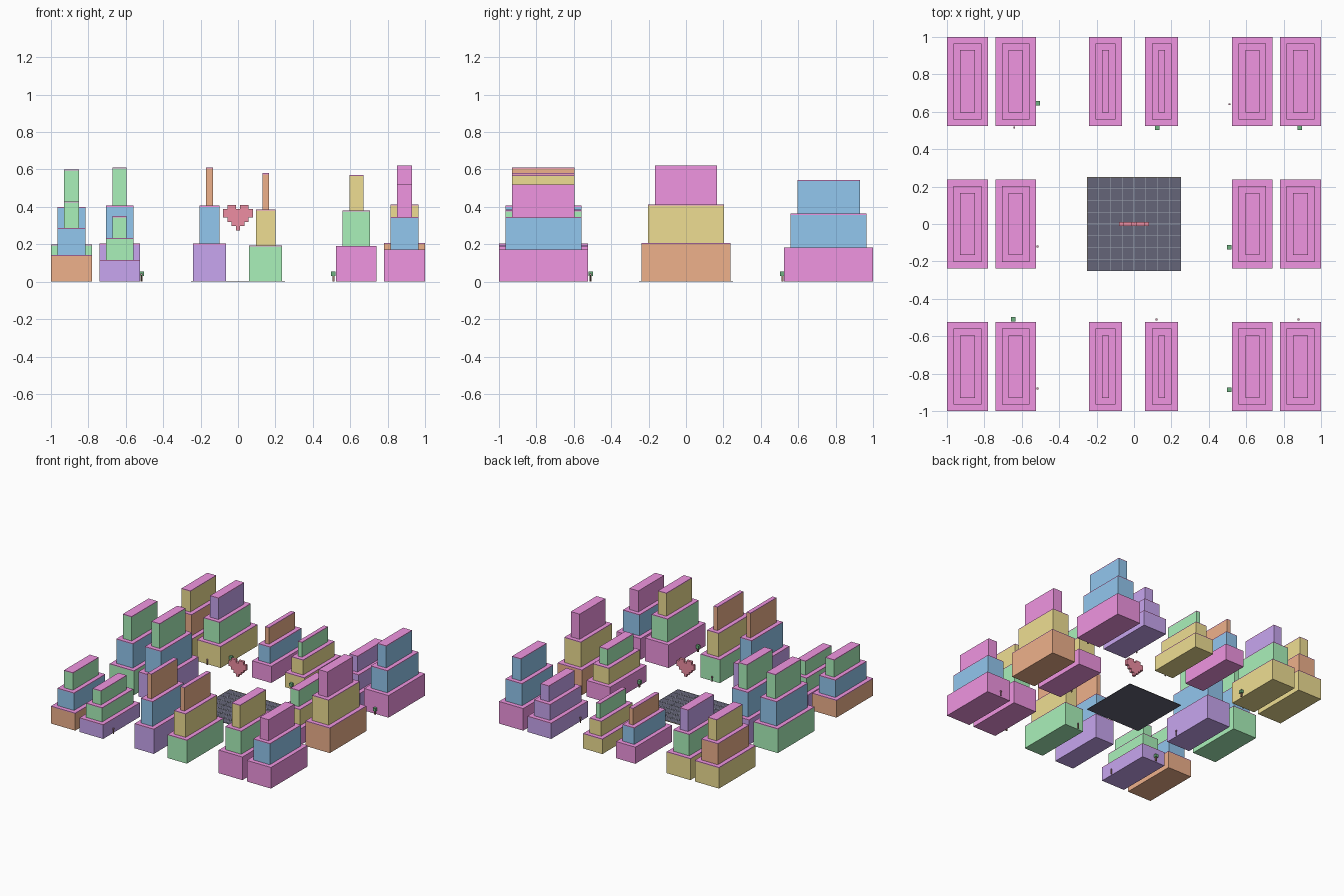
import bpy, bmesh

if "Cube" in bpy.data.objects:
    bpy.data.objects.remove(bpy.data.objects["Cube"])

PALETTE = {
    'M': (0.87, 0.30, 0.75), 'B': (0.29, 0.57, 0.86), 'G': (0.40, 0.88, 0.49),
    'O': (0.86, 0.44, 0.26), 'P': (0.58, 0.38, 0.87), 'Y': (0.86, 0.73, 0.29),
    'dark': (0.13, 0.13, 0.19), 'line': (0.36, 0.40, 0.46), 'gold': (0.70, 0.56, 0.22),
    'leaf': (0.16, 0.45, 0.22), 'trunk': (0.35, 0.20, 0.15),
    'post': (0.62, 0.30, 0.42), 'heart': (0.85, 0.27, 0.36),
}
MATS = {}
for key, rgb in PALETTE.items():
    MATS[key] = bpy.data.materials.new("colour_" + key)
    MATS[key].diffuse_color = (*rgb, 1)


def boxes(name, parts):
    """One object from boxes: (x0, x1, y0, y1, z0, z1, colour)."""
    bm = bmesh.new()
    slots = []
    for x0, x1, y0, y1, z0, z1, col in parts:
        if col not in slots:
            slots.append(col)
        vs = bmesh.ops.create_cube(bm, size=1)['verts']
        for v in vs:
            v.co.x = x0 if v.co.x < 0 else x1
            v.co.y = y0 if v.co.y < 0 else y1
            v.co.z = z0 if v.co.z < 0 else z1
        for f in {f for v in vs for f in v.link_faces}:
            f.material_index = slots.index(col)
    me = bpy.data.meshes.new(name)
    bm.to_mesh(me)
    bm.free()
    for col in slots:
        me.materials.append(MATS[col])
    ob = bpy.data.objects.new(name, me)
    bpy.context.collection.objects.link(ob)
    return ob


# Stepped buildings: three equal tiers, each with a thin magenta roof
COLS = [(-1, -0.78), (-0.74, -0.525), (-0.24, -0.065),
        (0.06, 0.235), (0.525, 0.74), (0.78, 1)]
ROWS = [(-1, -0.525), (-0.237, 0.237), (0.525, 1)]
INSET, ROOF = 0.035, 0.006
# per row: (column, total height, tier colours from the ground up)
CITY = [
    [(0, 0.43, "OBG"), (1, 0.35, "PGG"), (2, 0.61, "PBO"),
     (3, 0.58, "GYO"), (4, 0.57, "MGY"), (5, 0.52, "MBM")],
    [(0, 0.60, "GBG"), (1, 0.61, "PBG"), (4, 0.40, "MYG"), (5, 0.62, "OYM")],
    [(0, 0.52, "YOY"), (1, 0.53, "YGP"), (2, 0.41, "MBO"),
     (3, 0.37, "YYG"), (4, 0.39, "PPP"), (5, 0.545, "MBB")],
]
for r, row in enumerate(CITY):
    for c, height, cols in row:
        (x0, x1), (y0, y1) = COLS[c], ROWS[r]
        parts = []
        for i, col in enumerate(cols):
            d = i * INSET
            lo, hi = height * i / 3, height * (i + 1) / 3
            foot = (x0 + d, x1 - d, y0 + d, y1 - d)
            parts.append((*foot, lo, hi - ROOF, col))
            parts.append((*foot, hi - ROOF, hi, 'M'))
        boxes(f"building_{r}_{c}", parts)

# Central plaza: dark plate with a thin line grid and gold edges
boxes("plaza", [(-0.252, 0.252, -0.252, 0.252, 0, 0.003, 'dark')])
lines = []
for i in range(-4, 5):
    p = i * 0.0625
    lines.append((p - 0.0015, p + 0.0015, -0.252, 0.252, 0.003, 0.004,
                  'gold' if i == -4 else 'line'))
    lines.append((-0.252, 0.252, p - 0.0015, p + 0.0015, 0.003, 0.0045,
                  'gold' if i == 4 else 'line'))
boxes("plaza_grid", lines)

# Floating heart made of small cubes
HEART = [".XX.XX.", "XXXXXXX", "XXXXXXX", ".XXXXX.", "..XXX..", "...X..."]
S = 0.0226
cubes = []
for j, row in enumerate(HEART):
    for i, ch in enumerate(row):
        if ch == "X":
            x, z = (i - 3.5) * S, 0.41 - (j + 1) * S
            cubes.append((x, x + S, -S / 2, S / 2, z, z + S, 'heart'))
boxes("heart", cubes)

# Street trees
for n, (x, y) in enumerate([(-0.515, 0.645), (0.125, 0.515), (0.885, 0.515),
                            (0.51, -0.125), (0.51, -0.885), (-0.645, -0.51)]):
    boxes(f"tree_{n}", [
        (x - 0.005, x + 0.005, y - 0.005, y + 0.005, 0, 0.03, 'trunk'),
        (x - 0.012, x + 0.012, y - 0.012, y + 0.012, 0.03, 0.055, 'leaf')])

# Street posts
for n, (x, y) in enumerate([(-0.64, 0.515), (0.51, 0.64), (-0.515, -0.12),
                            (-0.515, -0.88), (0.12, -0.51), (0.88, -0.51)]):
    boxes(f"post_{n}", [
        (x - 0.003, x + 0.003, y - 0.003, y + 0.003, 0, 0.035, 'trunk'),
        (x - 0.005, x + 0.005, y - 0.005, y + 0.005, 0.035, 0.045, 'post')])

for m in bpy.data.materials:
    if m.users and not m.is_grease_pencil:
        m.use_nodes = True
        m.node_tree.nodes["Principled BSDF"].inputs["Base Color"].default_value = m.diffuse_color
